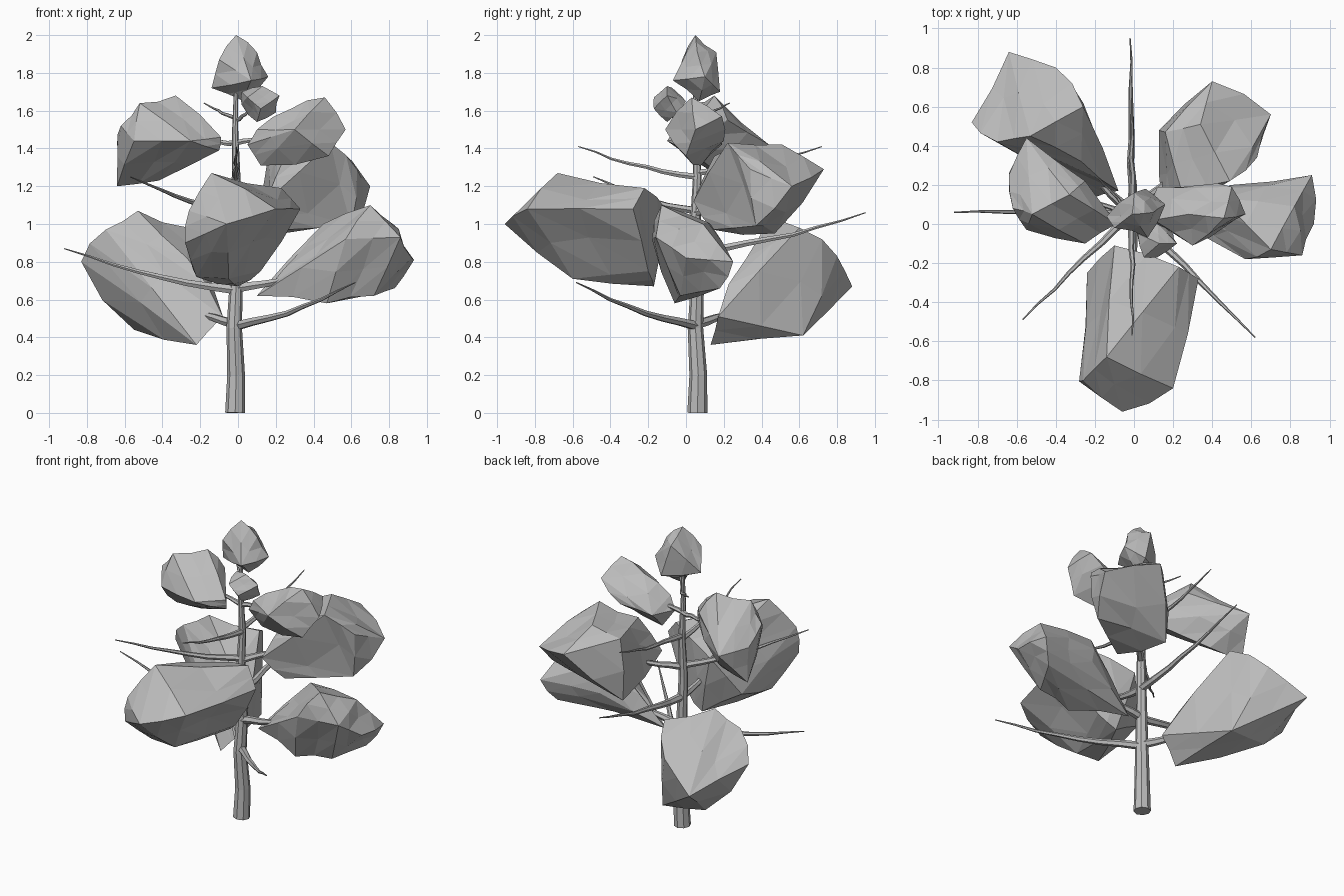
import bpy, bmesh, random
from mathutils import Vector

cube = bpy.data.objects.get("Cube")
if cube:
    bpy.data.objects.remove(cube)


def material(name, rgb):
    mat = bpy.data.materials.new(name)
    mat.use_nodes = True
    mat.diffuse_color = (*rgb, 1)
    mat.node_tree.nodes["Principled BSDF"].inputs["Base Color"].default_value = (*rgb, 1)
    return mat


GREY = material("plain grey", (0.5, 0.5, 0.5))


def add_mesh(name, mesh):
    obj = bpy.data.objects.new(name, mesh)
    bpy.context.collection.objects.link(obj)
    mesh.materials.clear()
    mesh.materials.append(GREY)
    return obj


def tube(name, points, radii, bevel=1):
    """Faceted tapering tube through the points."""
    curve = bpy.data.curves.new(name, "CURVE")
    curve.dimensions = "3D"
    curve.bevel_depth = 1
    curve.bevel_resolution = bevel
    curve.use_fill_caps = True
    spline = curve.splines.new("POLY")
    spline.points.add(len(points) - 1)
    for sp, p, r in zip(spline.points, points, radii):
        sp.co = (*p, 1)
        sp.radius = r
    temp = bpy.data.objects.new(name + "_path", curve)
    bpy.context.collection.objects.link(temp)
    bpy.context.view_layer.update()
    depsgraph = bpy.context.evaluated_depsgraph_get()
    mesh = bpy.data.meshes.new_from_object(temp.evaluated_get(depsgraph))
    bpy.data.objects.remove(temp)
    for face in mesh.polygons:
        face.use_smooth = False
    return add_mesh(name, mesh)


def branch(name, height, tip, thick, seed):
    """Slightly crooked branch that sags near the trunk and thins to its tip."""
    rng = random.Random(seed)
    start, end = Vector((-0.01, 0.055, height)), Vector(tip)
    steps = 7
    points, radii = [], []
    for i in range(steps + 1):
        t = i / steps
        p = start.lerp(end, t)
        if 0 < i < steps:
            wobble = [rng.uniform(-1, 1) for _ in range(3)]
            p += Vector(wobble) * 0.006
            p.z -= 0.12 * t * (1 - t) * (end - start).length
        points.append(p)
        radii.append(thick * (1 - t) + 0.003)
    return tube(name, points, radii)


def clump(name, corners, seed):
    """Faceted leaf mass: hull around its corners, each facet split and roughened."""
    rng = random.Random(seed)
    bm = bmesh.new()
    for corner in corners:
        bm.verts.new(corner)
    bmesh.ops.convex_hull(bm, input=bm.verts)
    bmesh.ops.delete(bm, geom=[v for v in bm.verts if not v.link_faces], context="VERTS")
    bmesh.ops.triangulate(bm, faces=bm.faces)
    tips = len(bm.verts)
    bmesh.ops.subdivide_edges(bm, edges=bm.edges, cuts=1, use_grid_fill=True)
    bmesh.ops.recalc_face_normals(bm, faces=bm.faces)
    bm.normal_update()
    bm.verts.ensure_lookup_table()
    # Edge midpoints move in or out, giving dents and bulges
    for v in bm.verts[tips:]:
        length = min(e.calc_length() for e in v.link_edges)
        v.co += v.normal * length * rng.uniform(-0.14, 0.2)
    bmesh.ops.triangulate(bm, faces=bm.faces)
    mesh = bpy.data.meshes.new(name)
    bm.to_mesh(mesh)
    bm.free()
    return add_mesh(name, mesh)


# Trunk
tube("trunk",
     [(-0.015, 0.06, 0), (-0.01, 0.065, 0.2), (-0.02, 0.05, 0.45), (-0.01, 0.06, 0.68),
      (-0.015, 0.05, 1), (-0.01, 0.06, 1.25), (-0.015, 0.05, 1.5), (-0.01, 0.05, 1.75)],
     [0.053, 0.047, 0.041, 0.035, 0.029, 0.023, 0.016, 0.01], bevel=2)

# Bare branches
for i, (height, tip, thick) in enumerate([
        (0.65, (-0.92, 0.06, 0.87), 0.023),
        (0.46, (0.62, -0.58, 0.69), 0.023),
        (0.86, (-0.02, 0.95, 1.06), 0.022),
        (1.07, (-0.57, -0.49, 1.25), 0.019),
        (1.25, (-0.01, -0.57, 1.41), 0.016),
        (1.27, (-0.01, 0.72, 1.41), 0.016),
        (1.56, (-0.18, 0.23, 1.64), 0.009)]):
    branch(f"bare_branch_{i + 1}", height, tip, thick, i)

# Branches that carry leaves
for i, (name, height, tip, thick) in enumerate([
        ("low_left", 0.66, (0.5, 0.05, 0.78), 0.025),
        ("low_right", 0.47, (-0.4, 0.42, 0.62), 0.025),
        ("front", 0.86, (0, -0.5, 0.98), 0.022),
        ("middle", 1.06, (0.35, 0.4, 1.2), 0.02),
        ("upper_right", 1.43, (-0.35, 0.15, 1.47), 0.014),
        ("upper_left", 1.43, (0.3, 0.05, 1.5), 0.014),
        ("small", 1.55, (0.1, -0.08, 1.63), 0.009)]):
    branch(name + "_branch", height, tip, thick, i + 20)

# Leaf masses
clump("top_leaves",
      [(-0.01, 0.05, 2), (0.03, 0.07, 1.65), (-0.14, 0.04, 1.72), (0.16, 0.1, 1.78),
       (0.07, -0.07, 1.76), (0.06, 0.18, 1.7), (-0.1, -0.02, 1.87), (0.1, 0.06, 1.91),
       (0, 0.16, 1.91)], 1)
clump("small_leaves",
      [(0.22, -0.1, 1.68), (0.13, -0.1, 1.73), (0.02, -0.05, 1.7), (0.02, -0.03, 1.63),
       (0.1, -0.1, 1.54), (0.2, -0.05, 1.59), (0.05, -0.17, 1.67), (0.12, -0.17, 1.61),
       (0.12, 0, 1.65)], 2)
clump("upper_right_leaves",
      [(-0.64, 0.26, 1.2), (-0.64, 0.25, 1.43), (-0.62, 0.08, 1.52), (-0.52, 0.05, 1.64),
       (-0.33, 0.15, 1.68), (-0.25, 0.22, 1.55), (-0.09, 0, 1.46), (-0.1, 0.02, 1.39),
       (-0.25, -0.1, 1.44), (-0.55, -0.03, 1.44), (-0.55, 0.44, 1.42), (-0.42, 0.22, 1.23)], 3)
clump("upper_left_leaves",
      [(0.57, 0.05, 1.5), (0.05, 0.04, 1.42), (0.46, 0.03, 1.67), (0.5, 0.19, 1.57),
       (0.3, -0.11, 1.5), (0.48, 0, 1.36), (0.12, 0.08, 1.31), (0.12, 0.19, 1.42),
       (0.28, 0.05, 1.61), (0.1, 0.02, 1.5), (0.35, 0.2, 1.44)], 4)
clump("middle_leaves",
      [(0.7, 0.56, 1.2), (0.4, 0.73, 1.29), (0.49, 0.22, 1.43), (0.34, 0.51, 1.42),
       (0.6, 0.37, 0.99), (0.14, 0.47, 0.95), (0.16, 0.47, 1.36), (0.15, 0.04, 1.12),
       (0.25, 0.14, 0.97), (0.63, 0.34, 1.29), (0.25, 0.15, 1.36)], 5)
clump("front_leaves",
      [(-0.06, -0.96, 1), (-0.28, -0.8, 0.9), (-0.26, -0.8, 1.07), (-0.22, -0.6, 0.72),
       (-0.05, -0.6, 0.71), (-0.14, -0.68, 1.27), (0.23, -0.22, 1.19), (0.33, -0.28, 1.08),
       (0.12, -0.2, 0.75), (0, -0.17, 0.67), (0.2, -0.84, 1.08), (-0.1, -0.11, 1.08),
       (-0.24, -0.25, 0.82)], 6)
clump("low_left_leaves",
      [(0.1, 0.07, 0.62), (0.24, 0.05, 0.76), (0.45, 0.13, 1), (0.7, -0.13, 1.1),
       (0.82, 0.09, 1), (0.91, 0.25, 0.8), (0.92, 0, 0.82), (0.86, -0.16, 0.93),
       (0.57, -0.18, 0.92), (0.83, 0.18, 0.66), (0.47, -0.06, 0.58), (0.72, -0.03, 0.62),
       (0.5, 0.2, 0.8)], 7)
clump("low_right_leaves",
      [(-0.64, 0.88, 0.67), (-0.83, 0.52, 0.8), (-0.22, 0.13, 0.36), (-0.4, 0.8, 0.83),
       (-0.55, 0.58, 0.44), (-0.26, 0.62, 0.41), (-0.53, 0.45, 1.07), (-0.26, 0.6, 0.98),
       (-0.08, 0.17, 0.51), (-0.7, 0.42, 0.97), (-0.27, 0.32, 0.82)], 8)
